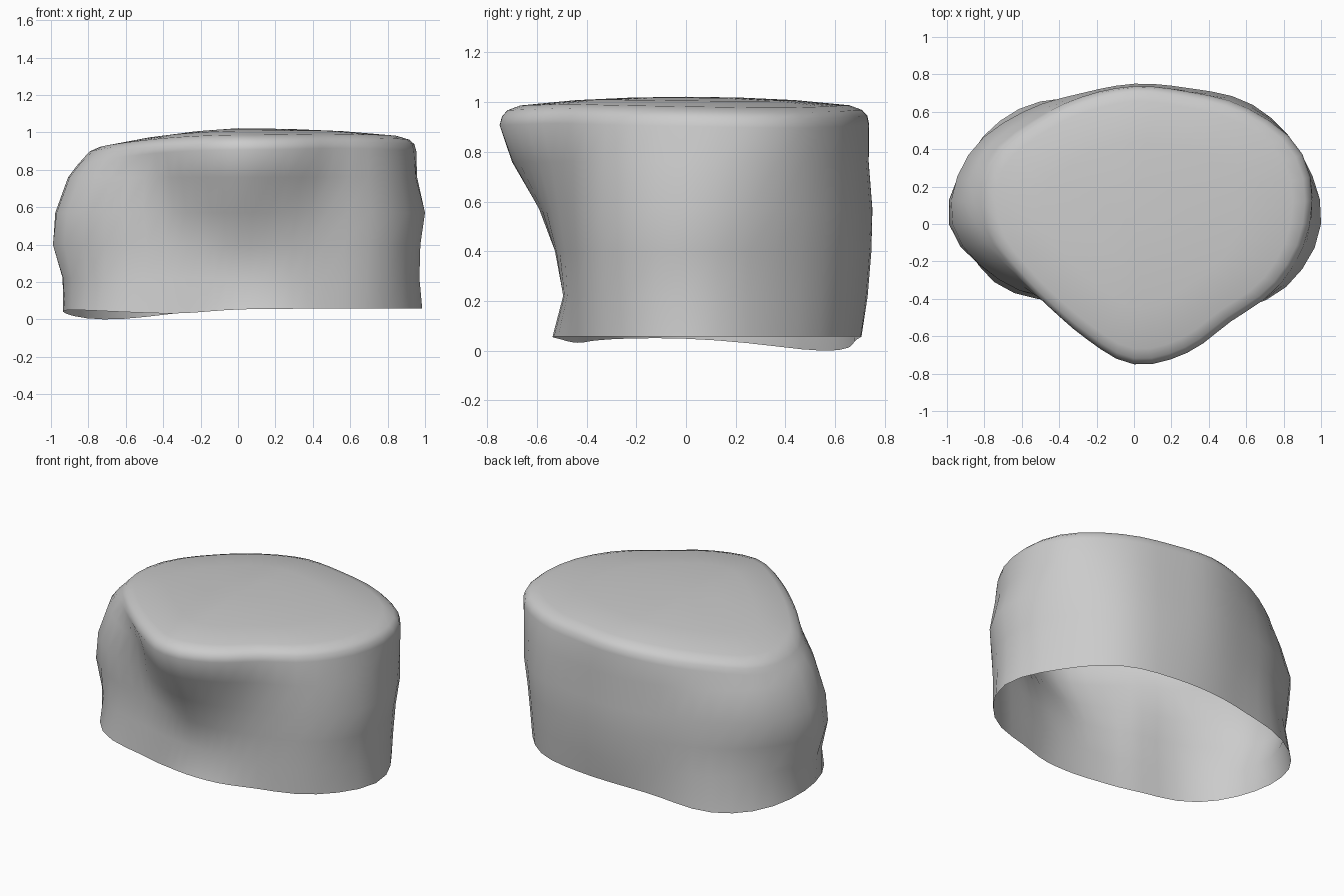
import bpy, bmesh, math

if "Cube" in bpy.data.objects:
    bpy.data.objects.remove(bpy.data.objects["Cube"])

# Polar outlines (radius every 22.5 degrees, starting at +x), bottom to rim
TOP = [.93, .965, .86, .755, .73, .725, .765, .845, .80, .68, .63, .655, .74, .735, .725, .835]
RINGS = [
    (.057, [.985, .92, .86, .75, .705, .735, .87, .95, .925, .81, .59, .52, .53, .575, .655, .855]),
    (.22, [.97, .93, .875, .77, .73, .74, .84, .92, .935, .775, .57, .505, .485, .535, .65, .86]),
    (.40, [.975, .945, .89, .785, .745, .755, .835, .945, .99, .77, .555, .505, .52, .565, .655, .87]),
    (.57, [1.0, .97, .90, .785, .75, .755, .845, .96, .97, .78, .585, .555, .59, .61, .68, .88]),
    (.76, [.95, .97, .885, .77, .735, .74, .805, .90, .90, .73, .60, .62, .70, .69, .70, .86]),
    (.90, [.94, .975, .87, .765, .737, .735, .775, .86, .845, .69, .635, .665, .75, .745, .735, .845]),
]
SEG = 48


def radius(vals, t):
    """Periodic Catmull-Rom through the outline radii."""
    n = len(vals)
    u = t / (2 * math.pi) * n
    i = int(math.floor(u + 1e-9))
    f = u - i
    a, b, c, d = (vals[(i + k) % n] for k in (-1, 0, 1, 2))
    return b + .5 * f * (c - a + f * (2*a - 5*b + 4*c - d + f * (3*(b - c) + d - a)))


def bump(t, deg, width):
    return math.exp(-((math.degrees(t) - deg) / width) ** 2)


def cap_z(x, y):
    return 1.022 - .1 * max(0, -x) ** 1.3 - .05 * x * x - .07 * y * y


bm = bmesh.new()
angles = [2 * math.pi * i / SEG for i in range(SEG)]
loops = []

# Wavy side wall, open underneath
for k, (z, vals) in enumerate(RINGS):
    ring = []
    for t in angles:
        r = radius(vals, t)
        x, y = r * math.cos(t), r * math.sin(t)
        h = z
        if k == 0:
            h -= .057 * bump(t, 141, 27) + .025 * bump(t, 230, 30)
        elif k == 5:
            h = cap_z(x, y) - .075
        ring.append(bm.verts.new((x, y, h)))
    loops.append(ring)

# Rounded rim and gently domed top
for s, drop in ((1.0, .04), (.97, .018), (.9, .004), (.6, 0), (.3, 0)):
    ring = []
    for t in angles:
        r = radius(TOP, t) * s
        x, y = r * math.cos(t), r * math.sin(t)
        ring.append(bm.verts.new((x, y, cap_z(x, y) - drop)))
    loops.append(ring)

for a, b in zip(loops, loops[1:]):
    for i in range(SEG):
        j = (i + 1) % SEG
        bm.faces.new((a[i], a[j], b[j], b[i]))
centre = bm.verts.new((0, 0, cap_z(0, 0)))
for i in range(SEG):
    bm.faces.new((loops[-1][i], loops[-1][(i + 1) % SEG], centre))

for f in bm.faces:
    f.smooth = True
mesh = bpy.data.meshes.new("rock")
bm.to_mesh(mesh)
bm.free()
rock = bpy.data.objects.new("rock", mesh)
bpy.context.collection.objects.link(rock)
